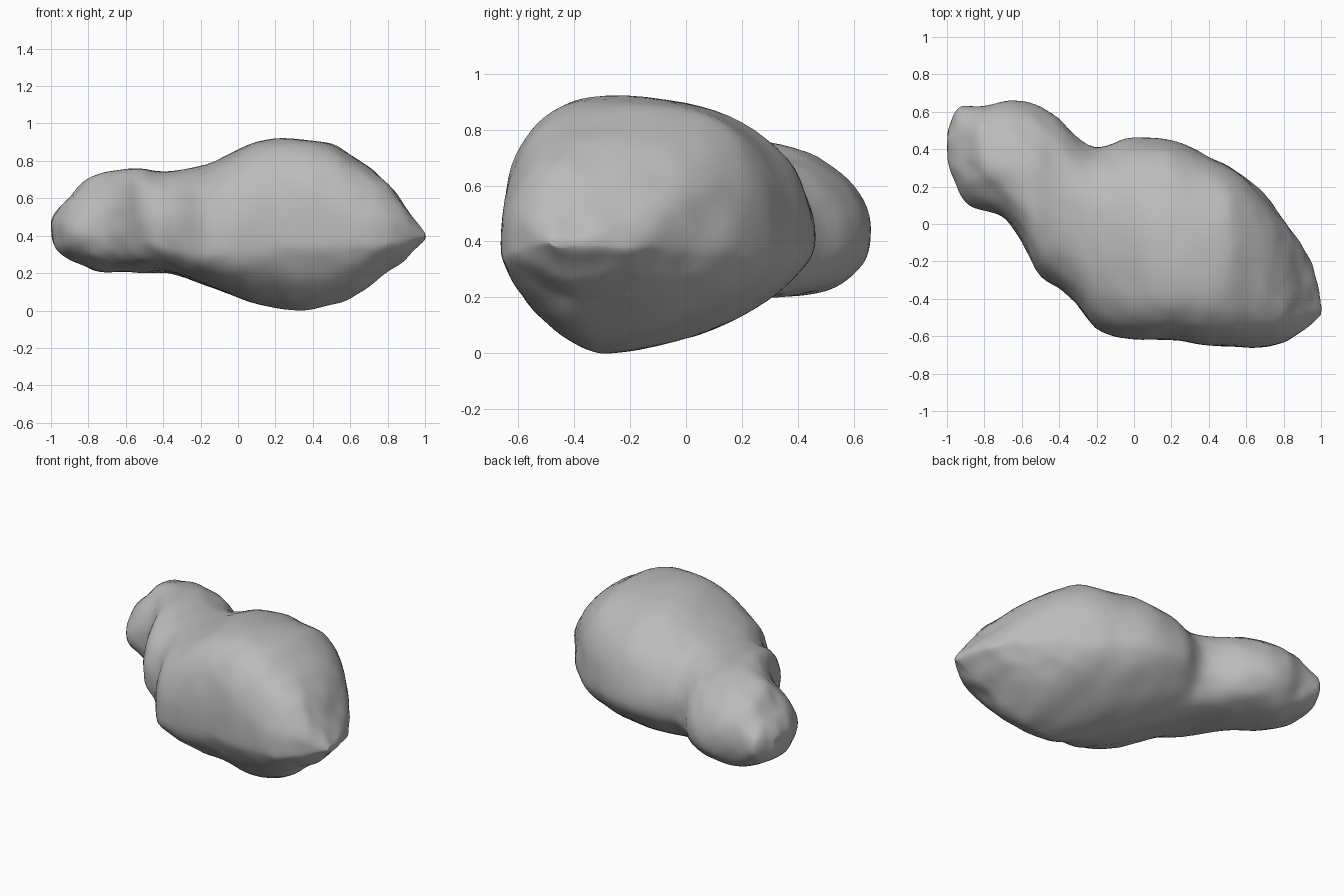
import bpy, bmesh, math
from mathutils import Vector, noise

cube = bpy.data.objects.get("Cube")
if cube:
    bpy.data.objects.remove(cube, do_unlink=True)

# Outline curves of the rock along x: (x, value)
TOP_Z = [(-1, .46), (-.98, .51), (-.9, .61), (-.8, .71), (-.55, .76), (-.4, .74), (-.2, .77),
         (0, .86), (.1, .905), (.23, .92), (.5, .895), (.6, .83), (.8, .68), (.9, .54), (1, .4)]
LOW_Z = [(-1, .4), (-.98, .32), (-.9, .27), (-.7, .2), (-.4, .2), (-.2, .14), (0, .07),
         (.1, .03), (.35, 0), (.5, .03), (.6, .06), (.8, .2), (.9, .28), (1, .38)]
BACK_Y = [(-1, .49), (-.98, .54), (-.93, .63), (-.8, .63), (-.65, .665), (-.4, .57), (-.3, .46),
          (-.2, .405), (0, .465), (.2, .445), (.4, .36), (.6, .25), (.7, .15), (.8, .02),
          (.9, -.13), (.95, -.23), (1, -.44)]
FRONT_Y = [(-1, .37), (-.98, .3), (-.88, .1), (-.8, .07), (-.7, .03), (-.6, -.09), (-.5, -.29),
           (-.4, -.34), (-.3, -.43), (-.2, -.57), (0, -.62), (.2, -.62), (.4, -.655),
           (.7, -.66), (.8, -.635), (.9, -.57), (1, -.48)]
# Where the crest, the keel and the widest flanks lie in each section
CREST_Y = [(-1, .43), (-.6, .24), (-.2, .02), (.2, -.25), (.5, -.25), (.8, -.35), (1, -.46)]
KEEL_Y = [(-1, .43), (-.6, .36), (-.2, .1), (.1, -.14), (.35, -.3), (.8, -.38), (1, -.46)]
BACK_Z = [(-1, .43), (-.5, .42), (0, .41), (.6, .38), (1, .39)]
FRONT_Z = [(-1, .43), (-.6, .41), (-.2, .34), (.2, .36), (.6, .35), (1, .39)]
# How square each quarter of the section is
SQUARE = {
    (True, True): [(-1, 2.5), (-.85, 2.3), (-.6, 1.9), (0, 2.2), (.3, 2.3), (.6, 2.9), (1, 2.6)],
    (True, False): [(-1, 2.1), (-.5, 2.1), (.2, 1.65), (1, 1.8)],
    (False, True): [(-1, 1.9), (-.7, 2), (-.5, 2.6), (.2, 2.75), (1, 2.3)],
    (False, False): [(-1, 2.1), (-.6, 2.1), (-.3, 2.5), (-.05, 2.4), (.3, 1.5), (1, 1.6)],
}


def curve(points, x):
    """Smooth monotone interpolation through the points."""
    def slope(i):
        if i <= 0 or i >= len(points) - 1:
            return None
        (a, u), (b, v), (c, w) = points[i - 1:i + 2]
        s, t = (v - u) / (b - a), (w - v) / (c - b)
        return 2 * s * t / (s + t) if s * t > 0 else 0
    for i in range(len(points) - 1):
        (a, u), (b, v) = points[i], points[i + 1]
        if x <= b:
            break
    h, t = b - a, min(max((x - a) / (b - a), 0), 1)
    chord = (v - u) / h
    m, n = slope(i), slope(i + 1)
    m = chord if m is None else m
    n = chord if n is None else n
    return (u * (1 + 2 * t) * (1 - t) ** 2 + v * t * t * (3 - 2 * t)
            + h * t * (1 - t) * (m * (1 - t) - n * t))


def section_point(x, angle):
    """Point on a section made of four superellipse quarters."""
    c, s = math.cos(angle), math.sin(angle)
    back, upper = c > 0, s > 0
    power = 2 / curve(SQUARE[back, upper], x)
    cy, cz = abs(c) ** power, abs(s) ** power
    mid_y = curve(CREST_Y if upper else KEEL_Y, x)
    mid_z = curve(BACK_Z if back else FRONT_Z, x)
    side_y = curve(BACK_Y if back else FRONT_Y, x)
    tip_z = curve(TOP_Z if upper else LOW_Z, x)
    return Vector((x, mid_y + (side_y - mid_y) * cy, mid_z + (tip_z - mid_z) * cz))


def rough(p):
    """Broad lumps and small dents."""
    lumps = noise.noise_vector(p * 4.5) * .01
    dents = noise.noise_vector(p * 10) * .009
    return p + lumps + dents


# Rock body: rings lofted from end to end
RINGS, SIDES = 90, 72
bm = bmesh.new()
rings = []
for i in range(RINGS + 1):
    x = -math.cos(math.pi * i / RINGS) * .995
    rings.append([bm.verts.new(rough(section_point(x, math.tau * (j + .5) / SIDES)))
                  for j in range(SIDES)])
for a, b in zip(rings, rings[1:]):
    for j in range(SIDES):
        k = (j + 1) % SIDES
        bm.faces.new((a[j], a[k], b[k], b[j]))

# Closed ends
for ring, push in ((rings[0], -.005), (rings[-1], .005)):
    centre = sum((v.co for v in ring), Vector()) / SIDES
    hub = bm.verts.new(centre + Vector((push, 0, 0)))
    for j in range(SIDES):
        bm.faces.new((ring[j], ring[(j + 1) % SIDES], hub))

# Soften the seams between quarters
for _ in range(3):
    bmesh.ops.smooth_vert(bm, verts=bm.verts[:], factor=.5,
                          use_axis_x=False, use_axis_y=True, use_axis_z=True)
bmesh.ops.recalc_face_normals(bm, faces=bm.faces[:])
low = min(v.co.z for v in bm.verts)
bmesh.ops.translate(bm, verts=bm.verts[:], vec=(0, 0, -low))

mesh = bpy.data.meshes.new("rock_body")
bm.to_mesh(mesh)
bm.free()
rock = bpy.data.objects.new("rock_body", mesh)
bpy.context.collection.objects.link(rock)

# Grey stone
stone = bpy.data.materials.new("grey_stone")
stone.use_nodes = True
colour = (.5, .5, .5, 1)
stone.diffuse_color = colour
stone.node_tree.nodes["Principled BSDF"].inputs["Base Color"].default_value = colour
mesh.materials.append(stone)

bpy.context.view_layer.objects.active = rock
rock.select_set(True)
bpy.ops.object.shade_smooth_by_angle(angle=math.radians(40))
